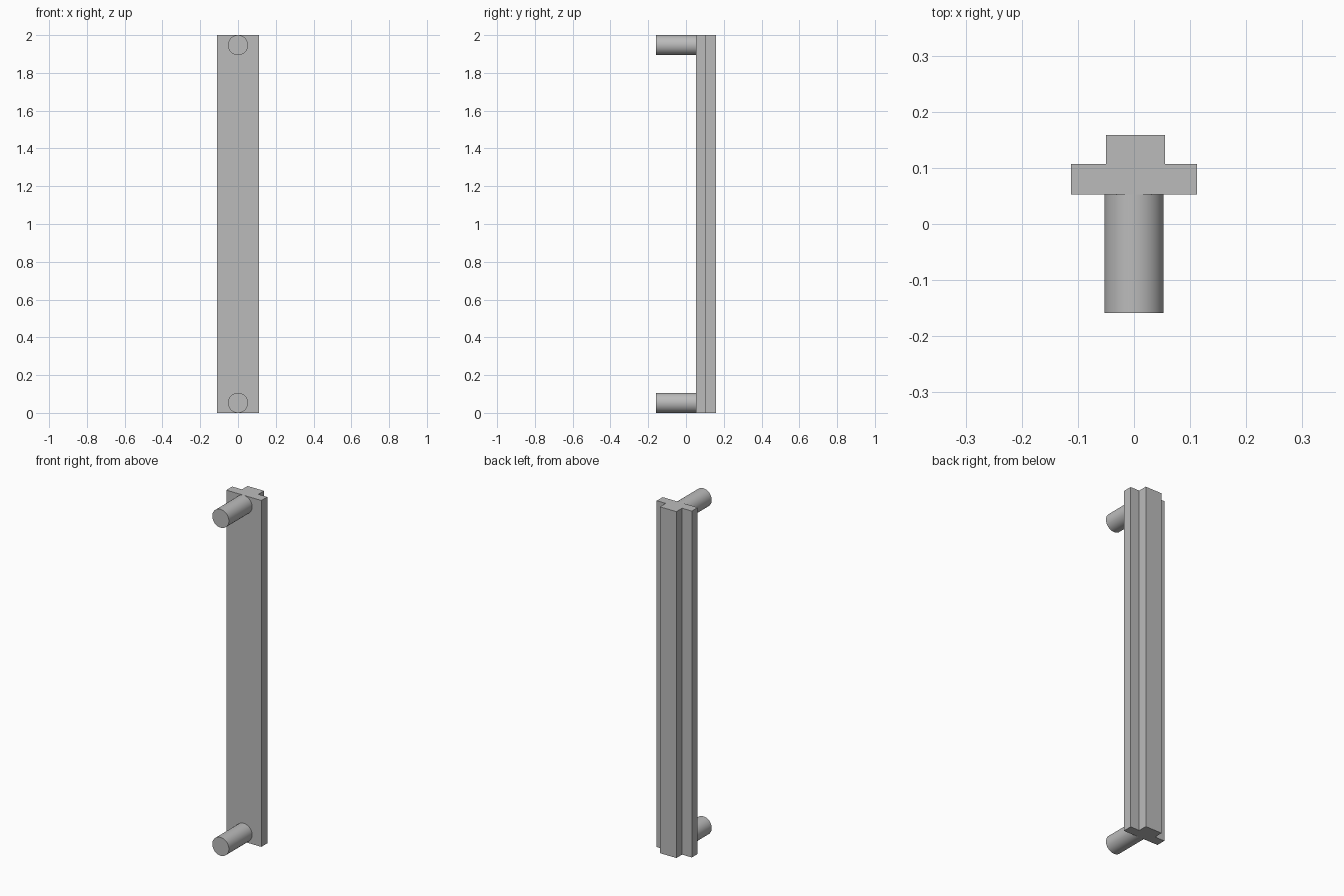
import bpy
import bmesh
import math

cube = bpy.data.objects.get("Cube")
if cube:
    bpy.data.objects.remove(cube, do_unlink=True)

HEIGHT = 2.0
PEG_RADIUS = 0.053
PLATE_FRONT, PLATE_BACK, RIB_BACK = 0.053, 0.107, 0.159
PEG_FRONT = -0.159

grey = bpy.data.materials.new("plain_grey")
grey.use_nodes = True
colour = (0.5, 0.5, 0.5, 1.0)
grey.diffuse_color = colour
grey.node_tree.nodes["Principled BSDF"].inputs["Base Color"].default_value = colour

# Upright bar: T-shaped section extruded to full height
section = [(-0.112, PLATE_FRONT), (0.112, PLATE_FRONT), (0.112, PLATE_BACK),
           (0.055, PLATE_BACK), (0.055, RIB_BACK), (-0.05, RIB_BACK),
           (-0.05, PLATE_BACK), (-0.112, PLATE_BACK)]
bm = bmesh.new()
base = bm.faces.new([bm.verts.new((x, y, 0)) for x, y in section])
top = bmesh.ops.extrude_face_region(bm, geom=[base])["geom"]
bmesh.ops.translate(bm, vec=(0, 0, HEIGHT),
                    verts=[v for v in top if isinstance(v, bmesh.types.BMVert)])
bmesh.ops.recalc_face_normals(bm, faces=bm.faces)
mesh = bpy.data.meshes.new("upright_bar")
bm.to_mesh(mesh)
bm.free()
mesh.materials.append(grey)
bpy.context.collection.objects.link(bpy.data.objects.new("upright_bar", mesh))


# Round pegs pointing forward at each end of the bar
def add_peg(name, z):
    bpy.ops.mesh.primitive_cylinder_add(
        vertices=64, radius=PEG_RADIUS, depth=PLATE_FRONT - PEG_FRONT,
        location=(0, (PLATE_FRONT + PEG_FRONT) / 2, z),
        rotation=(math.pi / 2, 0, 0))
    peg = bpy.context.object
    peg.name = name
    peg.data.materials.append(grey)
    bpy.ops.object.shade_smooth_by_angle(angle=math.radians(30))


add_peg("lower_peg", PEG_RADIUS)
add_peg("upper_peg", HEIGHT - PEG_RADIUS)
